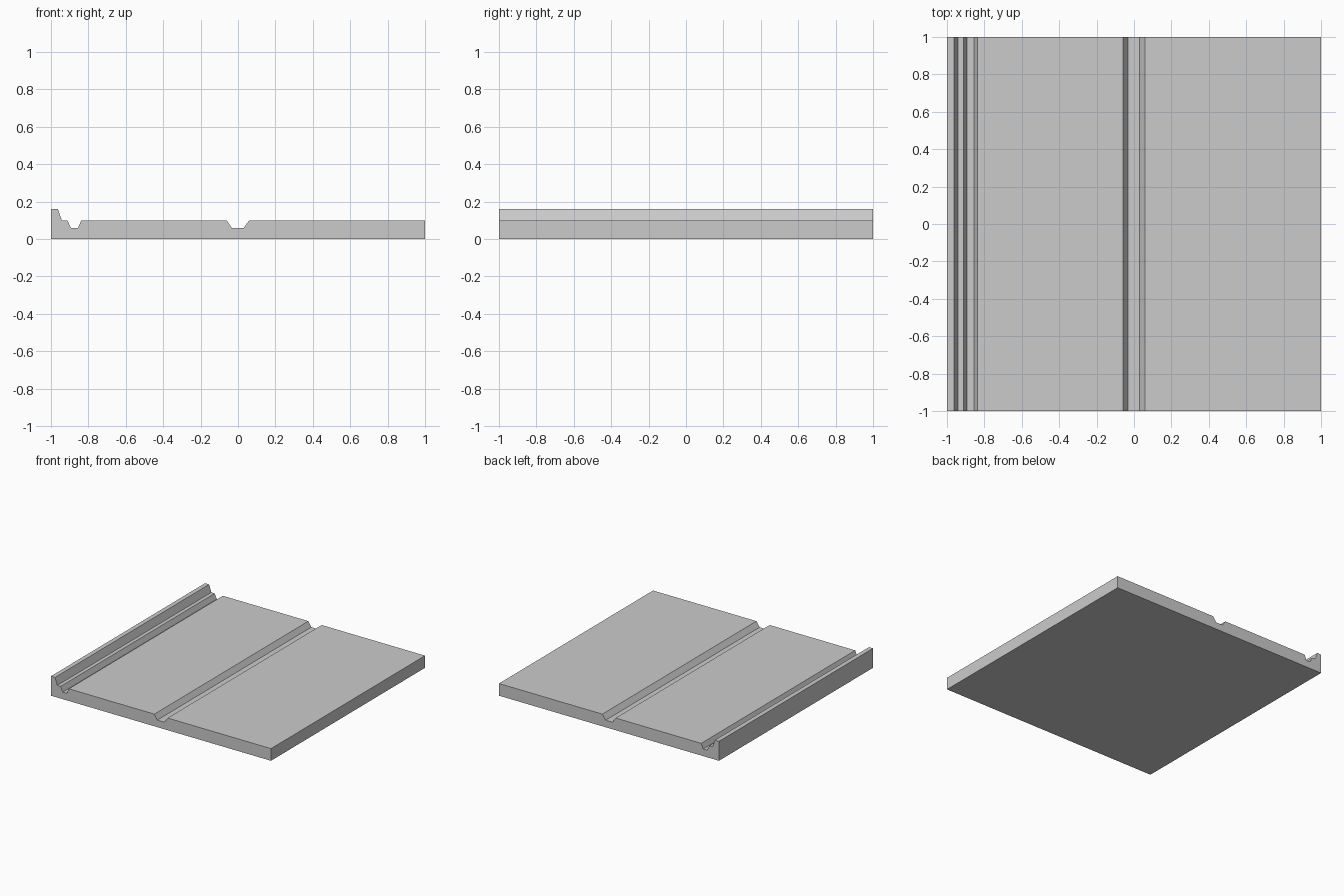
import bpy, bmesh

if "Cube" in bpy.data.objects:
    bpy.data.objects.remove(bpy.data.objects["Cube"])

# Cross-section (x, z): slab with a raised left lip and two tapered grooves
profile = [
    (-1, 0), (1, 0), (1, 0.10),
    (0.06, 0.10), (0.03, 0.058), (-0.033, 0.058), (-0.06, 0.10),       # centre groove
    (-0.838, 0.10), (-0.856, 0.058), (-0.893, 0.058), (-0.912, 0.10),  # edge groove
    (-0.942, 0.10), (-0.963, 0.16), (-1, 0.16),                        # raised lip
]

# Extrude the section from front to back
bm = bmesh.new()
face = bm.faces.new([bm.verts.new((x, -1, z)) for x, z in profile])
ext = bmesh.ops.extrude_face_region(bm, geom=[face], use_keep_orig=True)
moved = [g for g in ext["geom"] if isinstance(g, bmesh.types.BMVert)]
bmesh.ops.translate(bm, verts=moved, vec=(0, 2, 0))
bmesh.ops.recalc_face_normals(bm, faces=bm.faces[:])

mesh = bpy.data.meshes.new("grooved_slab")
bm.to_mesh(mesh)
bm.free()
bpy.context.collection.objects.link(bpy.data.objects.new("grooved_slab", mesh))
